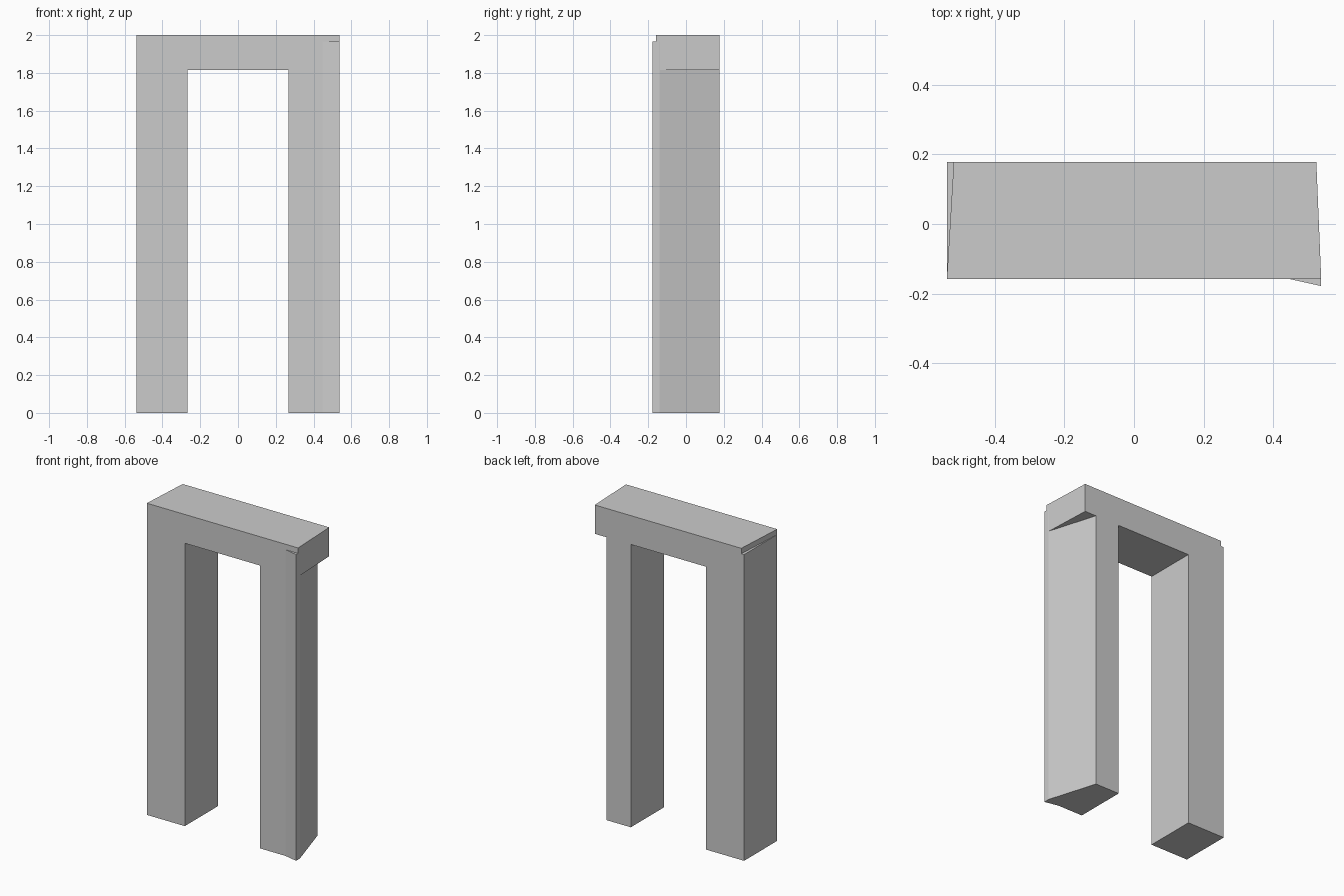
import bpy
import bmesh

cube = bpy.data.objects.get("Cube")
if cube:
    bpy.data.objects.remove(cube, do_unlink=True)

# Single plain grey
grey = bpy.data.materials.new("stone_grey")
grey.use_nodes = True
grey.diffuse_color = (0.6, 0.6, 0.6, 1)
grey.node_tree.nodes["Principled BSDF"].inputs["Base Color"].default_value = (0.6, 0.6, 0.6, 1)


def prism(name, outline, bottom, top):
    """Extrude a counter-clockwise plan outline from bottom to top."""
    bm = bmesh.new()
    base = bm.faces.new([bm.verts.new((x, y, bottom)) for x, y in outline])
    extruded = bmesh.ops.extrude_face_region(bm, geom=[base], use_keep_orig=True)
    verts = [v for v in extruded["geom"] if isinstance(v, bmesh.types.BMVert)]
    bmesh.ops.translate(bm, verts=verts, vec=(0, 0, top - bottom))
    bmesh.ops.recalc_face_normals(bm, faces=bm.faces[:])
    mesh = bpy.data.meshes.new(name)
    bm.to_mesh(mesh)
    bm.free()
    mesh.materials.append(grey)
    obj = bpy.data.objects.new(name, mesh)
    bpy.context.collection.objects.link(obj)
    return obj


FRONT, BACK, SIDE, INNER = -0.158, 0.178, 0.537, 0.267
LEG_TOP, BEAM_BOTTOM, HEIGHT = 1.965, 1.815, 2.0

# Lintel, tapering slightly to the back
prism("lintel", [(-SIDE, FRONT), (SIDE, FRONT), (0.523, BACK), (-0.517, BACK)],
      BEAM_BOTTOM, HEIGHT)

# Square pillar, leaving a thin ledge beside the lintel
prism("right_pillar", [(-SIDE, FRONT), (-INNER, FRONT), (-INNER, BACK), (-SIDE, BACK)],
      0, LEG_TOP)

# Skewed pillar with a flared front corner and a slanted outer side
prism("left_pillar", [(INNER, FRONT), (0.447, FRONT), (SIDE, -0.178),
                      (SIDE, -0.14), (0.44, BACK), (INNER, BACK)],
      0, LEG_TOP)
